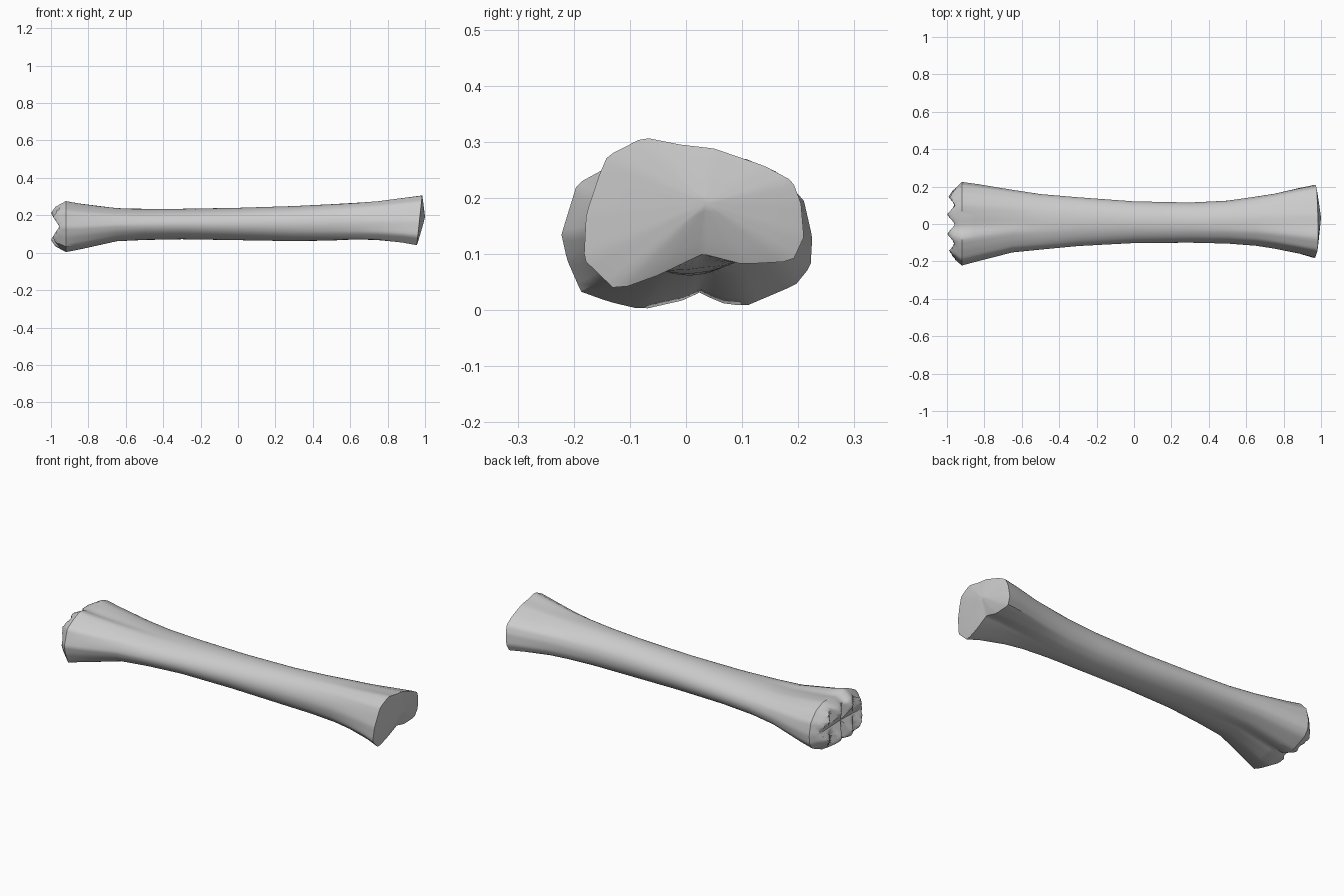
import bpy, bmesh, math
from mathutils import Vector

if "Cube" in bpy.data.objects:
    bpy.data.objects.remove(bpy.data.objects["Cube"])

N = 72  # points around each section

# End outlines (y, z), counter-clockwise seen from +x
LEFT = [(.225, .13), (.21, .195), (.165, .245), (.1, .272), (.04, .268), (-.02, .258), (-.08, .28),
        (-.14, .256), (-.197, .225), (-.225, .135), (-.215, .09), (-.19, .033), (-.14, .015), (-.08, .001),
        (0, .019), (.02, .033), (.06, .013), (.105, .007), (.195, .045), (.222, .078)]
RIGHT = [(.21, .13), (.205, .19), (.19, .23), (.14, .257), (.05, .288), (-.01, .295), (-.075, .308),
         (-.14, .275), (-.155, .24), (-.178, .17), (-.182, .09), (-.125, .035), (-.05, .062),
         (.03, .1), (.1, .082), (.19, .087)]

# Shaft stations: x, y low, y high, z low, z high, weight of the end outline
STATIONS = [(-.92, -.222, .225, .001, .28, 1), (-.85, -.203, .216, .014, .267, .85),
            (-.65, -.152, .183, .058, .242, .35), (-.5, -.137, .16, .067, .236, .12),
            (-.3, -.118, .143, .072, .235, 0), (0, -.102, .121, .067, .24, 0),
            (.3, -.1, .115, .06, .25, .05), (.5, -.105, .125, .059, .261, .15),
            (.65, -.117, .147, .058, .272, .35), (.75, -.133, .163, .056, .28, .55),
            (.88, -.16, .193, .046, .295, .85), (.97, -.182, .21, .035, .308, 1)]


def sample(poly):
    """Cast rays from the centre, return the outline scaled to a -1..1 box."""
    ys, zs = zip(*poly)
    cy, cz = (min(ys) + max(ys)) / 2, (min(zs) + max(zs)) / 2
    hy, hz = (max(ys) - min(ys)) / 2, (max(zs) - min(zs)) / 2
    pts = [Vector(((y - cy) / hy, (z - cz) / hz)) for y, z in poly]
    out = []
    for i in range(N):
        a = math.tau * (i + .5) / N
        d = Vector((math.cos(a), math.sin(a)))
        best = 0
        for p, q in zip(pts, pts[1:] + pts[:1]):
            e = q - p
            den = d.x * e.y - d.y * e.x
            if abs(den) < 1e-9:
                continue
            t = (p.x * e.y - p.y * e.x) / den
            u = (p.x * d.y - p.y * d.x) / den
            if t > 0 and -1e-6 <= u <= 1 + 1e-6:
                best = max(best, t)
        out.append(d * best)
    return out


def rim_x(z):
    return .955 + .11 * (z - .035)


def wave(v, period, peak):
    """0 at a knob peak, 1 in a groove."""
    return abs(((v - peak) / period + .5) % 1 - .5) * 2


def knob_x(y, z, s):
    groove = max(wave(y, .103, .05), wave(z, .14, .07))
    return -1 + max(.045 * groove, .08 * max(0, (s - .68) / .32))


left, right = sample(LEFT), sample(RIGHT)
bm = bmesh.new()
rings = []


def add_ring(points):
    rings.append([bm.verts.new(p) for p in points])


# Knobbed left end, from the middle outwards
steps = 14
for k in range(1, steps):
    s = k / steps
    pts = []
    for d in left:
        y, z = d.x * .2235 * s, .1405 + d.y * .1395 * s
        pts.append((knob_x(y, z, s), y, z))
    add_ring(pts)

# Shaft
for x, y0, y1, z0, z1, w in STATIONS:
    pts = []
    for i in range(N):
        a = math.tau * (i + .5) / N
        end = (left if x < 0 else right)[i]
        d = Vector((math.cos(a), math.sin(a))).lerp(end, w)
        y, z = (y0 + y1) / 2 + d.x * (y1 - y0) / 2, (z0 + z1) / 2 + d.y * (z1 - z0) / 2
        pts.append((rim_x(z) if x == .97 else x, y, z))
    add_ring(pts)

# Gently domed right end
rim = [v.co.copy() for v in rings[-1]]
tip = Vector((1, .035, .19))
for s in (.93, .7, .4, .15):
    add_ring([Vector((p.x + (1 - p.x) * (1 - s) ** .9, *tip.lerp(p, s).yz)) for p in rim])

for a, b in zip(rings, rings[1:]):
    for i in range(N):
        j = (i + 1) % N
        bm.faces.new((a[i], a[j], b[j], b[i]))
for ring, centre in ((rings[0], (knob_x(0, .14, 0), 0, .1405)), (rings[-1], tip)):
    c = bm.verts.new(centre)
    for i in range(N):
        bm.faces.new((ring[i], ring[(i + 1) % N], c))
bmesh.ops.recalc_face_normals(bm, faces=bm.faces)

mesh = bpy.data.meshes.new("long_bone")
bm.to_mesh(mesh)
bm.free()
bone = bpy.data.objects.new("long_bone", mesh)
bpy.context.collection.objects.link(bone)
bpy.context.view_layer.objects.active = bone
bone.select_set(True)
bpy.ops.object.shade_smooth_by_angle(angle=math.radians(35))
